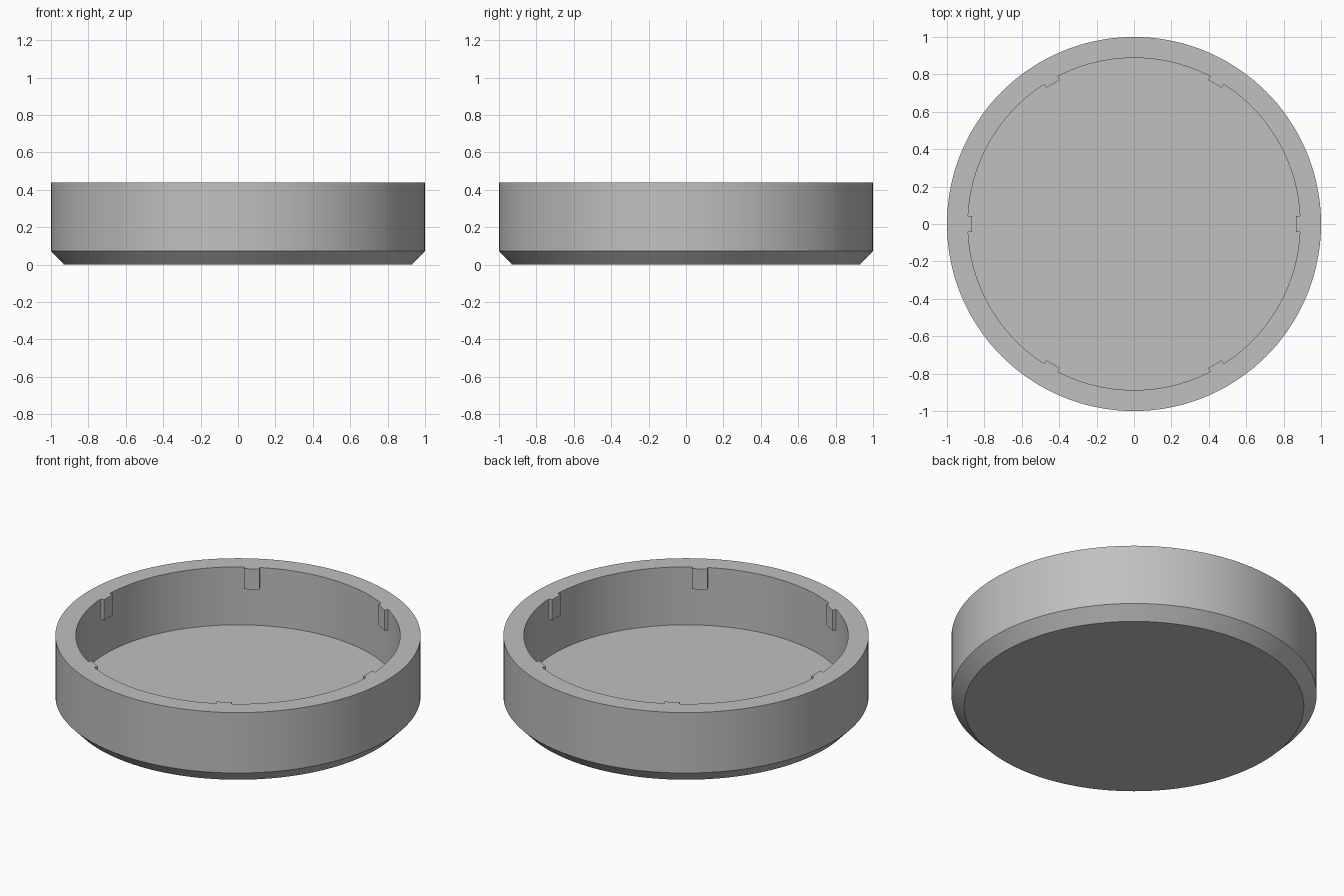
import bpy, bmesh, math
from mathutils import Matrix, Vector

if "Cube" in bpy.data.objects:
    bpy.data.objects.remove(bpy.data.objects["Cube"], do_unlink=True)

HEIGHT = 0.438
SEGMENTS = 144

grey = bpy.data.materials.new("plain_grey")
grey.use_nodes = True
colour = (0.53, 0.53, 0.53, 1)
grey.diffuse_color = colour
grey.node_tree.nodes["Principled BSDF"].inputs["Base Color"].default_value = colour


def make_object(name, bm):
    bmesh.ops.recalc_face_normals(bm, faces=bm.faces)
    mesh = bpy.data.meshes.new(name)
    bm.to_mesh(mesh)
    bm.free()
    mesh.materials.append(grey)
    obj = bpy.data.objects.new(name, mesh)
    bpy.context.collection.objects.link(obj)
    return obj


# Round tray: rings of (radius, height) from the base, over the rim, to the floor
profile = [(0.93, 0), (1, 0.073), (1, HEIGHT), (0.888, HEIGHT), (0.888, 0.088)]
bm = bmesh.new()
rings = []
for radius, z in profile:
    ring = []
    for i in range(SEGMENTS):
        a = math.tau * i / SEGMENTS
        ring.append(bm.verts.new((radius * math.cos(a), radius * math.sin(a), z)))
    rings.append(ring)
for low, high in zip(rings, rings[1:]):
    for i in range(SEGMENTS):
        j = (i + 1) % SEGMENTS
        bm.faces.new((low[i], low[j], high[j], high[i]))
bm.faces.new(rings[0])
bm.faces.new(rings[-1])
tray = make_object("round_tray", bm)

# Six small tabs spaced around the inner wall, flush with the rim
bm = bmesh.new()
size = Vector((0.06, 0.084, 0.124))
for k in range(6):
    place = (Matrix.Rotation(k * math.pi / 3, 4, "Z")
             @ Matrix.Translation((0.865 + size.x / 2, 0, HEIGHT - size.z / 2))
             @ Matrix.Diagonal((*size, 1)))
    bmesh.ops.create_cube(bm, size=1, matrix=place)
tabs = make_object("inner_tabs", bm)

# Join the tabs to the wall
join = tray.modifiers.new("join_tabs", "BOOLEAN")
join.operation = "UNION"
join.solver = "EXACT"
join.object = tabs
bpy.ops.object.select_all(action="DESELECT")
tray.select_set(True)
bpy.context.view_layer.objects.active = tray
bpy.ops.object.modifier_apply(modifier=join.name)
bpy.data.objects.remove(tabs, do_unlink=True)
bpy.ops.object.shade_smooth_by_angle(angle=math.radians(30))
